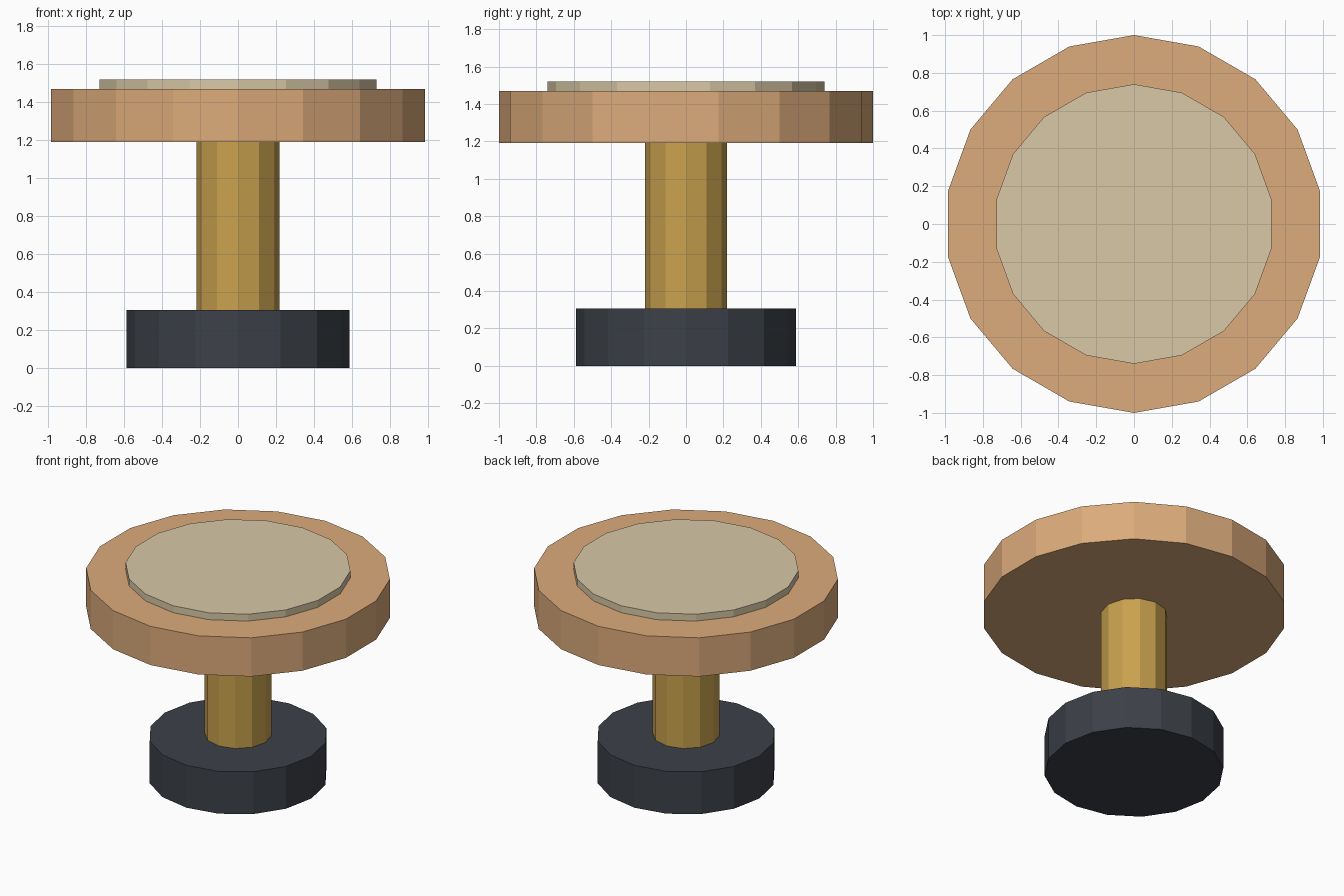
import bpy

if "Cube" in bpy.data.objects:
    bpy.data.objects.remove(bpy.data.objects["Cube"])


def material(name, rgb):
    mat = bpy.data.materials.new(name)
    mat.diffuse_color = (*rgb, 1.0)
    mat.use_nodes = True
    mat.node_tree.nodes["Principled BSDF"].inputs["Base Color"].default_value = mat.diffuse_color
    return mat


def disc(name, sides, radius, z0, z1, mat):
    """Flat-faced cylinder spanning z0 to z1."""
    bpy.ops.mesh.primitive_cylinder_add(
        vertices=sides, radius=radius, depth=z1 - z0, location=(0, 0, (z0 + z1) / 2))
    obj = bpy.context.object
    obj.name = name
    obj.data.materials.append(mat)
    return obj


dark = material("dark_metal", (0.045, 0.052, 0.064))
gold = material("brass", (0.58, 0.36, 0.075))
wood = material("wood", (0.716, 0.407, 0.198))
cream = material("cream", (0.686, 0.578, 0.381))

# Foot, column, round top and raised inlay
disc("base", 16, 0.588, 0.0, 0.306, dark)
disc("column", 12, 0.219, 0.306, 1.19, gold)
disc("top", 18, 1.0, 1.19, 1.47, wood)
disc("top_inlay", 18, 0.74, 1.47, 1.52, cream)
